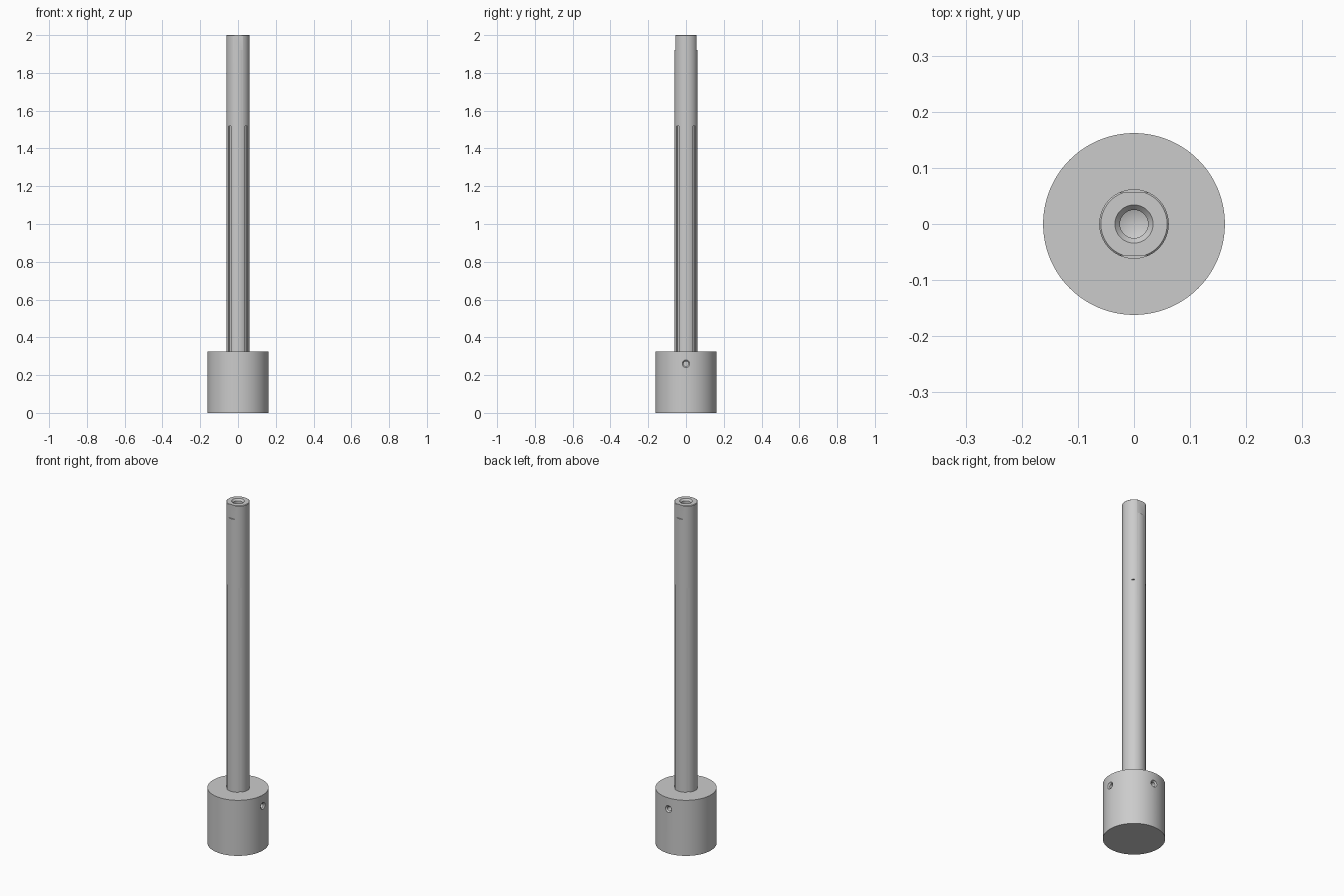
import bpy, bmesh, math
from mathutils import Matrix

if "Cube" in bpy.data.objects:
    bpy.data.objects.remove(bpy.data.objects["Cube"])

SEG = 96
HUB_R, HUB_H = 0.162, 0.325
ROD_R, TOP = 0.062, 2.0


def add_object(name, bm):
    bmesh.ops.recalc_face_normals(bm, faces=bm.faces[:])
    mesh = bpy.data.meshes.new(name)
    bm.to_mesh(mesh)
    bm.free()
    obj = bpy.data.objects.new(name, mesh)
    bpy.context.collection.objects.link(obj)
    return obj


def lathe(name, profile, segments, matrix=Matrix()):
    """Revolve (radius, height) points around z; both ends lie on the axis."""
    bm = bmesh.new()
    rings = []
    for r, z in profile:
        if r == 0:
            rings.append([bm.verts.new((0, 0, z))] * segments)
        else:
            rings.append([bm.verts.new((r * math.cos(math.tau * i / segments),
                                        r * math.sin(math.tau * i / segments), z))
                          for i in range(segments)])
    for a, b in zip(rings, rings[1:]):
        for i in range(segments):
            j = (i + 1) % segments
            bm.faces.new(list(dict.fromkeys((a[i], a[j], b[j], b[i]))))
    bm.transform(matrix)
    return add_object(name, bm)


def box(name, size, centre, angle=0):
    bm = bmesh.new()
    bmesh.ops.create_cube(bm, size=1)
    bm.transform(Matrix.Rotation(angle, 4, 'Z') @ Matrix.Translation(centre)
                 @ Matrix.Diagonal((*size, 1)))
    return add_object(name, bm)


# Hub and rod turned as one piece, with a countersunk bore in the top
shaft = lathe("hub_and_shaft", [
    (0, 0), (HUB_R, 0), (HUB_R, HUB_H), (ROD_R, HUB_H),
    (ROD_R, TOP - 0.003), (ROD_R - 0.003, TOP),
    (0.034, TOP), (0.025, TOP - 0.01), (0.025, TOP - 0.15), (0, TOP - 0.16)], SEG)

cutters = []

# Wrench flats on the front and back of the top end
for side in (-1, 1):
    cutters.append(box("flat_cutter", (0.3, 0.1, 0.2), (0, side * 0.1065, 2.02)))

# Four long grooves on the diagonals
groove_top = 1.52
for i in range(4):
    cutters.append(box("groove_cutter", (0.04, 0.017, groove_top - HUB_H),
                       (0.055 + 0.02, 0, (groove_top + HUB_H) / 2),
                       math.radians(45 + 90 * i)))

# Countersunk set-screw holes on the right and back of the hub
for angle in (0, 90):
    place = (Matrix.Rotation(math.radians(angle), 4, 'Z')
             @ Matrix.Translation((0, 0, 0.26))
             @ Matrix.Rotation(math.radians(90), 4, 'Y'))
    cutters.append(lathe("screw_hole_cutter", [
        (0, 0.07), (0.013, 0.07), (0.013, 0.154), (0.02, 0.161),
        (0.02, 0.2), (0, 0.2)], 32, place))

# Apply the cuts
bpy.context.view_layer.objects.active = shaft
shaft.select_set(True)
for cutter in cutters:
    cutter.hide_render = True
    mod = shaft.modifiers.new("cut", 'BOOLEAN')
    mod.operation = 'DIFFERENCE'
    mod.solver = 'EXACT'
    mod.object = cutter
    bpy.ops.object.modifier_apply(modifier=mod.name)
    bpy.data.objects.remove(cutter)

bpy.ops.object.shade_smooth_by_angle(angle=math.radians(30))
